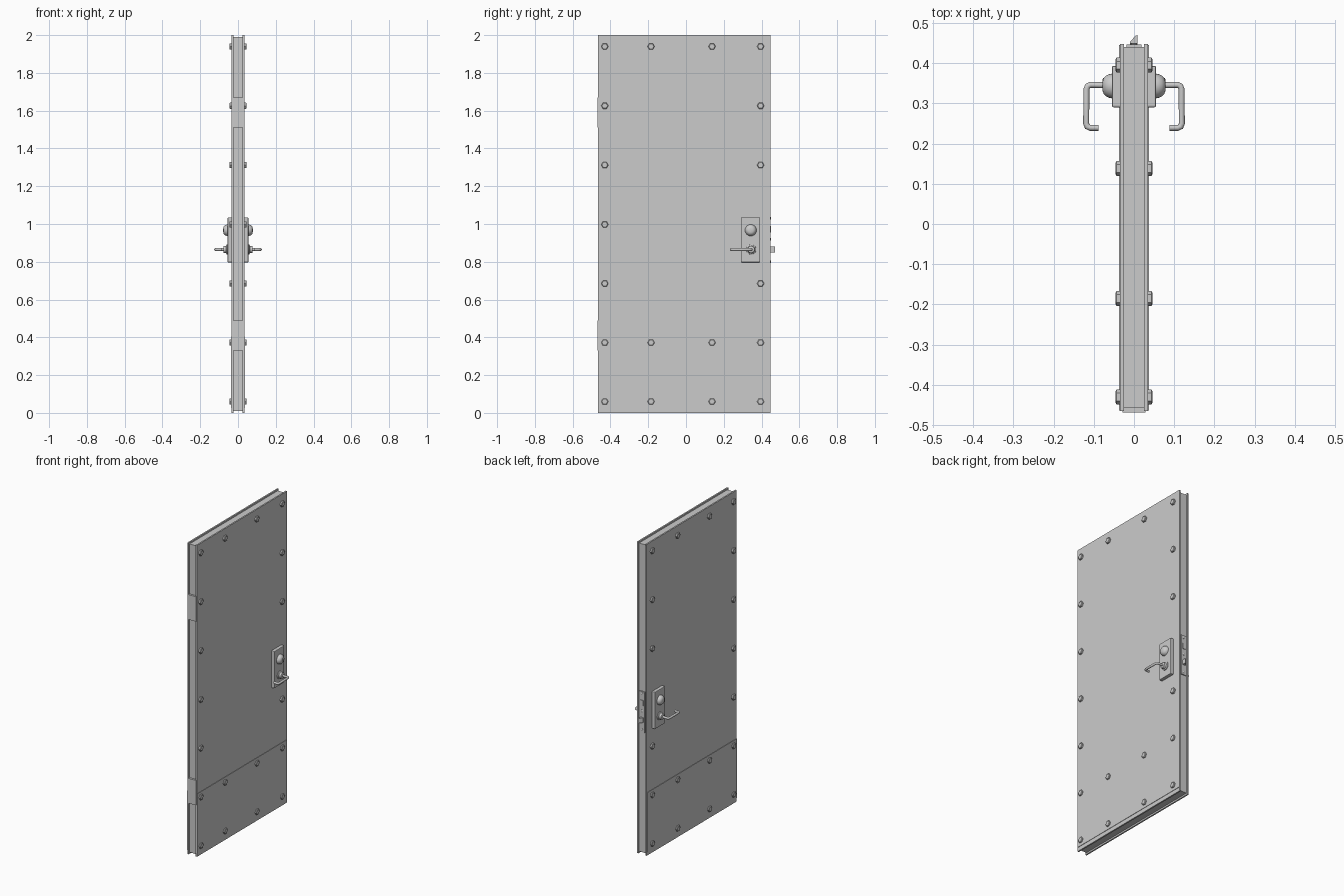
import bpy, bmesh, math
from mathutils import Matrix

if "Cube" in bpy.data.objects:
    bpy.data.objects.remove(bpy.data.objects["Cube"])


def finish(name, bm, smooth=False):
    bmesh.ops.recalc_face_normals(bm, faces=bm.faces)
    me = bpy.data.meshes.new(name)
    bm.to_mesh(me)
    bm.free()
    ob = bpy.data.objects.new(name, me)
    bpy.context.collection.objects.link(ob)
    if smooth:
        bpy.ops.object.select_all(action='DESELECT')
        ob.select_set(True)
        bpy.context.view_layer.objects.active = ob
        bpy.ops.object.shade_smooth_by_angle(angle=math.radians(35))
    return ob


def box(name, x, y, z, bevel=0):
    bm = bmesh.new()
    bmesh.ops.create_cube(bm, size=1)
    for v in bm.verts:
        for i, (a, b) in enumerate((x, y, z)):
            v.co[i] = a if v.co[i] < 0 else b
    if bevel:
        bmesh.ops.bevel(bm, geom=list(bm.edges), offset=bevel, segments=2,
                        affect='EDGES', profile=0.5)
    return finish(name, bm)


def lathe(name, profile, y, z, n=24, axis='X', side=1, smooth=True):
    """Stack rings (distance, radius) along an axis and cap the ends."""
    bm = bmesh.new()
    rings = []
    for d, r in profile:
        ring = []
        for i in range(n):
            a = 2 * math.pi * i / n
            u, w = r * math.cos(a), r * math.sin(a)
            ring.append(bm.verts.new((d * side, y + u, z + w) if axis == 'X'
                                     else (u, d, z + w)))
        rings.append(ring)
    for a, b in zip(rings, rings[1:]):
        for i in range(n):
            j = (i + 1) % n
            bm.faces.new((a[i], a[j], b[j], b[i]))
    bm.faces.new(rings[0])
    bm.faces.new(rings[-1])
    return finish(name, bm, smooth)


def prism(name, outline, z0, z1):
    bm = bmesh.new()
    lo = [bm.verts.new((x, y, z0)) for x, y in outline]
    hi = [bm.verts.new((x, y, z1)) for x, y in outline]
    bm.faces.new(lo)
    bm.faces.new(hi)
    for i in range(len(lo)):
        j = (i + 1) % len(lo)
        bm.faces.new((lo[i], lo[j], hi[j], hi[i]))
    return finish(name, bm)


def lever(name, side):
    cu = bpy.data.curves.new(name, 'CURVE')
    cu.dimensions = '3D'
    cu.bevel_depth = 0.0075
    cu.bevel_resolution = 3
    cu.use_fill_caps = True
    pts = [(0.07, 0.345), (0.108, 0.346), (0.115, 0.343), (0.118, 0.336),
           (0.119, 0.25), (0.116, 0.242), (0.109, 0.239), (0.088, 0.239)]
    sp = cu.splines.new('POLY')
    sp.points.add(len(pts) - 1)
    for p, (x, y) in zip(sp.points, pts):
        p.co = (x * side, y, 0.865, 1)
    sp.use_smooth = True
    ob = bpy.data.objects.new(name, cu)
    bpy.context.collection.objects.link(ob)
    bpy.ops.object.select_all(action='DESELECT')
    ob.select_set(True)
    bpy.context.view_layer.objects.active = ob
    bpy.ops.object.convert(target='MESH')
    bpy.ops.object.shade_smooth_by_angle(angle=math.radians(50))


# Recessed core between the two skins
box("door_core", (-0.026, 0.026), (-0.456, 0.44), (0.01, 1.99))

# Hinge leaves on the hanging edge
for i, z in enumerate((0.33, 1.51)):
    box(f"hinge_leaf_{i}", (-0.029, 0.029), (-0.469, -0.45), (z, z + 0.16))

# Hex bolt positions
rows = (0.06, 0.372, 0.685, 0.998, 1.312, 1.626, 1.94)
bolts = [(y, z) for z in rows for y in (-0.43, 0.395)
         if not (y > 0 and z == 0.998)]
bolts += [(y, z) for z in (0.06, 0.372, 1.94) for y in (-0.185, 0.138)]

for side, tag in ((1, "right"), (-1, "left")):
    def span(a, b):
        return tuple(sorted((a * side, b * side)))

    # Skin and kick plate
    box(f"skin_{tag}", span(0.025, 0.0345), (-0.465, 0.448), (0, 2))
    box(f"kick_plate_{tag}", span(0.034, 0.037), (-0.463, 0.445), (0.025, 0.405))

    # Hex bolts with a chamfered head
    for i, (y, z) in enumerate(bolts):
        lathe(f"bolt_{tag}_{i}", [(0.03, 0.019), (0.043, 0.019), (0.0455, 0.015)],
              y, z, n=6, side=side, smooth=False)

    # Lock plate, cylinder guard, key slot, lever rose and lever
    box(f"lock_plate_{tag}", span(0.03, 0.055), (0.29, 0.393), (0.797, 1.035), 0.004)
    lathe(f"cylinder_guard_{tag}",
          [(0.05, 0.031), (0.06, 0.03), (0.069, 0.026), (0.075, 0.02), (0.078, 0.012)],
          0.343, 0.967, side=side)
    box(f"key_slot_{tag}", span(0.076, 0.0795), (0.3415, 0.3445), (0.958, 0.976))
    lathe(f"lever_rose_{tag}",
          [(0.05, 0.027), (0.059, 0.026), (0.063, 0.02), (0.076, 0.018), (0.078, 0.015)],
          0.345, 0.865, side=side)
    lever(f"lever_{tag}", side)

# Lock faceplate, screws, deadbolt and slanted latch on the opening edge
box("lock_faceplate", (-0.019, 0.019), (0.43, 0.446), (0.785, 1.045))
for i, z in enumerate((0.80, 0.92, 1.03)):
    lathe(f"faceplate_screw_{i}", [(0.44, 0.008), (0.448, 0.008), (0.4495, 0.005)],
          0, z, n=12, axis='Y')
box("deadbolt", (-0.009, 0.009), (0.44, 0.45), (0.955, 0.99))
prism("latch_bolt", [(-0.01, 0.44), (0.009, 0.44), (0.009, 0.47),
                     (0.004, 0.468), (-0.01, 0.453)], 0.85, 0.88)
